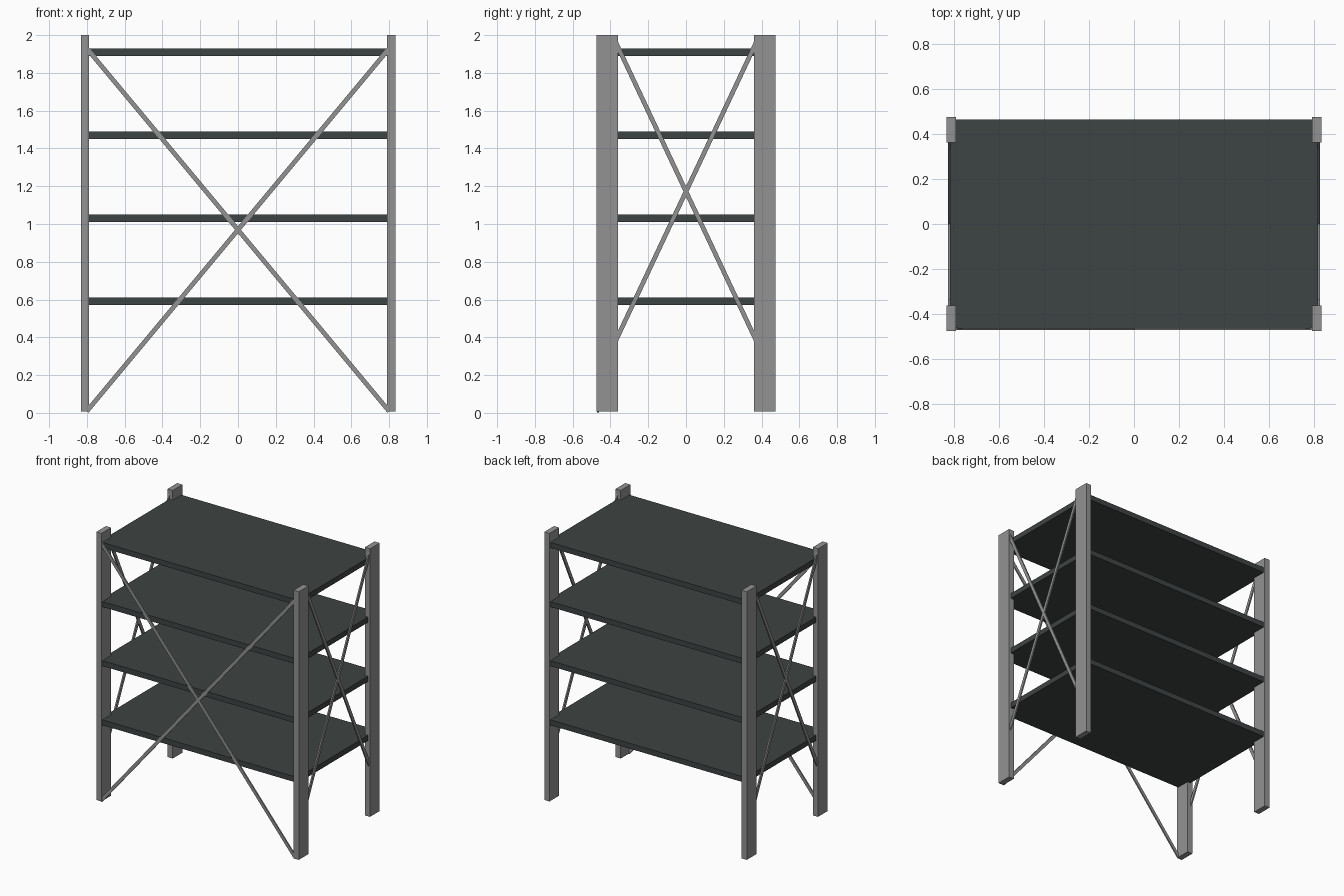
import bpy
import math

cube = bpy.data.objects.get("Cube")
if cube:
    bpy.data.objects.remove(cube, do_unlink=True)


def make_material(name, colour):
    mat = bpy.data.materials.new(name)
    mat.use_nodes = True
    mat.diffuse_color = (*colour, 1)
    mat.node_tree.nodes["Principled BSDF"].inputs["Base Color"].default_value = (*colour, 1)
    return mat


STEEL = make_material("grey_steel", (0.29, 0.29, 0.29))
BOARD = make_material("dark_slate", (0.048, 0.058, 0.056))


def box(name, centre, size, mat, rotation=(0, 0, 0)):
    bpy.ops.mesh.primitive_cube_add(size=1, location=centre, rotation=rotation)
    obj = bpy.context.object
    obj.name = name
    obj.scale = size
    obj.data.materials.append(mat)
    return obj


# Four corner posts
for side, x in (("left", 1), ("right", -1)):
    for end, y in (("front", -1), ("back", 1)):
        box(f"{end}_{side}_post", (x * 0.811, y * 0.418, 1.004),
            (0.043, 0.114, 1.992), STEEL)

# Four evenly spaced shelves
for i in range(4):
    box(f"shelf_{i + 1}", (0, 0, 0.59 + i * 0.4395), (1.632, 0.926, 0.04), BOARD)

# Crossed braces on the front
BAR = 0.024
half_w, half_h = 0.80, 0.96
for name, s in (("rising", 1), ("falling", -1)):
    box(f"front_brace_{name}", (0, -0.4655, 0.969),
        (2 * math.hypot(half_w, half_h), 0.01, BAR), STEEL,
        (0, -s * math.atan2(half_h, half_w), 0))

# Crossed braces on both ends, running into the posts
half_d, half_h = 0.385, 0.818
for side, x in (("left", 1), ("right", -1)):
    for name, s in (("rising", 1), ("falling", -1)):
        box(f"{side}_brace_{name}", (x * 0.82, 0, 1.172),
            (0.01, 2 * math.hypot(half_d, half_h), BAR), STEEL,
            (s * math.atan2(half_h, half_d), 0, 0))
